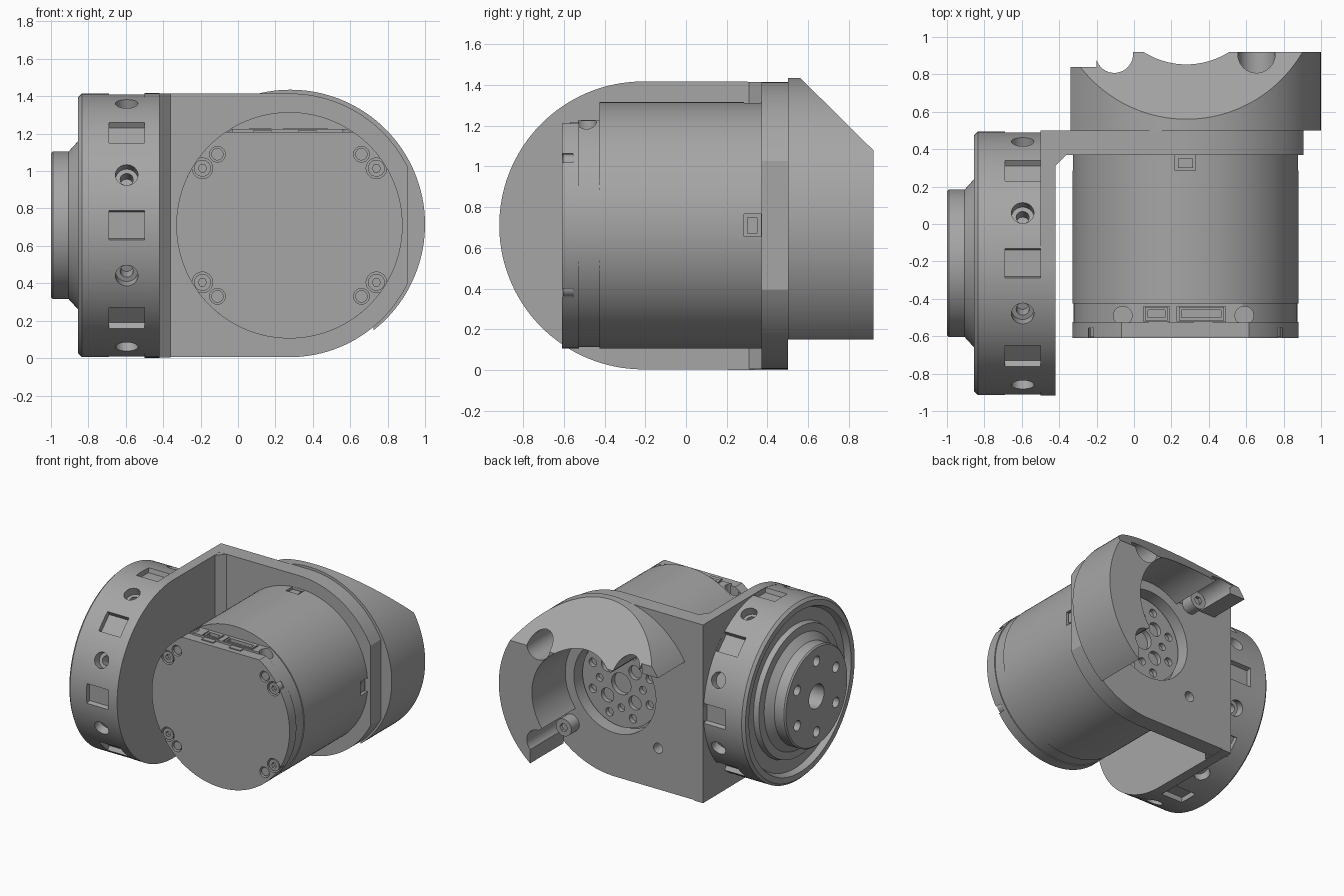
import bpy, bmesh, math
from mathutils import Matrix, Vector

if "Cube" in bpy.data.objects:
    bpy.data.objects.remove(bpy.data.objects["Cube"])

grey = bpy.data.materials.new("machined_grey")
grey.use_nodes = True
COLOUR = (0.38, 0.38, 0.38, 1)
grey.diffuse_color = COLOUR
grey.node_tree.nodes["Principled BSDF"].inputs["Base Color"].default_value = COLOUR

CX, CZ = 0.275, 0.71      # motor axis, along y
HY, HZ = -0.21, 0.71      # hub axis, along x
PLACE = {"x": lambda u, v, t: (t, u, v),
         "y": lambda u, v, t: (u, t, v),
         "z": lambda u, v, t: (u, v, t)}


def finish(bm, name):
    bmesh.ops.recalc_face_normals(bm, faces=bm.faces)
    me = bpy.data.meshes.new(name)
    bm.to_mesh(me)
    bm.free()
    me.materials.append(grey)
    ob = bpy.data.objects.new(name, me)
    bpy.context.collection.objects.link(ob)
    return ob


def prism(name, pts, axis, a, b):
    """Extrude a closed profile along an axis from a to b."""
    bm = bmesh.new()
    low, high = [[bm.verts.new(PLACE[axis](u, v, t)) for u, v in pts] for t in (a, b)]
    bm.faces.new(low)
    bm.faces.new(high)
    n = len(pts)
    for i in range(n):
        j = (i + 1) % n
        bm.faces.new((low[i], low[j], high[j], high[i]))
    return finish(bm, name)


def arc(u, v, r, start=0, end=360, n=96):
    full = end - start == 360
    steps = n if full else n - 1
    angles = [math.radians(start + (end - start) * i / steps) for i in range(n)]
    return [(u + r * math.cos(a), v + r * math.sin(a)) for a in angles]


def cyl(name, u, v, r, axis, a, b, n=96):
    return prism(name, arc(u, v, r, n=n), axis, a, b)


def box(name, x0, x1, y0, y1, z0, z1):
    return prism(name, [(x0, y0), (x1, y0), (x1, y1), (x0, y1)], "z", z0, z1)


def cut(ob, *cutters, op="DIFFERENCE"):
    for c in cutters:
        c.hide_render = True
        m = ob.modifiers.new("cut", "BOOLEAN")
        m.operation, m.solver, m.object = op, "EXACT", c
        bpy.context.view_layer.objects.active = ob
        bpy.ops.object.modifier_apply(modifier=m.name)
        bpy.data.objects.remove(c)


def socket_screw(name, u, v, r, a, b, open_end):
    """Cap screw along y with a hex socket in its open end."""
    s = cyl(name, u, v, r, "y", a, b, 32)
    cut(s, cyl("socket", u, v, r * 0.5, "y", open_end - 0.025, open_end + 0.025, 6))
    return s


# Angle bracket: rear plate, side plate and the inside corner chamfer
half = math.degrees(math.acos((0.905 - CX) / 0.705))
rear = [(-0.5, 0.005)] + arc(CX, CZ, 0.705, -90, -half, 24) \
    + arc(CX, CZ, 0.705, half, 90, 24) + [(-0.5, 1.415)]
bracket = prism("bracket", rear, "y", 0.37, 0.5)
side = [(0.5, 0.0)] + [(0.5, 1.415)] + arc(HY, HZ, 0.707, 90, 270, 64)
cut(bracket, prism("side_plate", side, "x", -0.5, -0.42),
    prism("corner", [(-0.43, 0.31), (-0.42, 0.31), (-0.36, 0.37), (-0.36, 0.38), (-0.43, 0.38)],
          "z", 0.004, 1.414), op="UNION")
cut(bracket, cyl("bore", CX, CZ, 0.36, "y", 0.3, 0.6))
BOLTS = [(CX + sx * 0.38, CZ + sz * 0.38) for sx in (-1, 1) for sz in (-1, 1)]
cut(bracket, cyl("hole", *BOLTS[0], 0.04, "y", 0.4, 0.6, 32))

# Hub: turned profile with groove, cone and flange
profile = [(-0.5, 0), (-0.5, 0.705), (-0.835, 0.705), (-0.855, 0.685), (-0.855, 0.64),
           (-0.81, 0.62), (-0.81, 0.52), (-0.85, 0.51), (-0.855, 0.45), (-0.905, 0.395),
           (-0.99, 0.395), (-1, 0.385), (-1, 0)]
bm = bmesh.new()
vs = [bm.verts.new((x, HY, HZ + r)) for x, r in profile]
edges = [bm.edges.new(p) for p in zip(vs, vs[1:])]
bmesh.ops.spin(bm, geom=vs + edges, cent=(0, HY, HZ), axis=(1, 0, 0),
               angle=math.tau, steps=128, use_duplicate=False)
bmesh.ops.remove_doubles(bm, verts=bm.verts, dist=0.0005)
hub = finish(bm, "hub")
cut(hub, cyl("bore", HY, HZ, 0.095, "x", -1.1, -0.7, 48))
for i in range(6):
    u, v = arc(HY, HZ, 0.28, 30, 390, 6)[i]
    cut(hub, cyl("hole", u, v, 0.04, "x", -1.1, -0.85, 24))

# Rim: alternating shallow slots and counterbored holes
for i in range(8):
    turn = Matrix.Translation((0, HY, HZ)) @ Matrix.Rotation(math.radians(45 * i), 4, "X")
    half_turn = turn @ Matrix.Rotation(math.radians(22.5), 4, "X")
    slot = prism("slot", [(-0.07, 0.665), (0.07, 0.665), (0.09, 0.75), (-0.09, 0.75)],
                 "x", -0.69, -0.501)
    slot.data.transform(turn)
    bore = cyl("bore", -0.595, 0, 0.06, "z", 0.64, 0.8, 32)
    drill = cyl("drill", -0.595, 0, 0.035, "z", 0.56, 0.7, 24)
    bore.data.transform(half_turn)
    drill.data.transform(half_turn)
    cut(hub, slot, bore, drill)

# Motor body with small locating notches at the rear
motor = cyl("motor_body", CX, CZ, 0.605, "y", -0.425, 0.375, 128)
for deg in (0, 90, 180):
    notch = box("notch", 0.56, 0.7, 0.285, 0.368, -0.055, 0.055)
    notch.data.transform(Matrix.Translation((CX, 0, CZ)) @ Matrix.Rotation(math.radians(-deg), 4, "Y"))
    cut(motor, notch)
    c, s = math.cos(math.radians(deg)), math.sin(math.radians(deg))
    pin = box("locating_pin", 0.55, 0.595, 0.30, 0.35, -0.04, 0.04)
    pin.data.transform(Matrix.Translation((CX, 0, CZ)) @ Matrix.Rotation(math.radians(-deg), 4, "Y"))


def flat_disc(name, r, top, a, b):
    """Disc with its top sliced flat."""
    ang = math.degrees(math.asin((top - CZ) / r))
    return prism(name, arc(CX, CZ, r, 180 - ang, 360 + ang, 112), "y", a, b)


# Motor end: spacer, cap, corner screws and holes
spacer = flat_disc("end_spacer", 0.598, 1.225, -0.53, -0.42)
cap = flat_disc("end_cap", 0.605, 1.21, -0.61, -0.525)
for sx in (-1, 1):
    for sz in (-1, 1):
        u, v = CX + sx * 0.465, CZ + sz * 0.305
        cut(cap, cyl("pocket", u, v, 0.055, "y", -0.7, -0.555, 32),
            cyl("hole", CX + sx * 0.385, CZ + sz * 0.38, 0.042, "y", -0.7, -0.56, 32))
        socket_screw("cap_screw", u, v, 0.045, -0.605, -0.55, -0.605)
        cyl("cap_insert", CX + sx * 0.385, CZ + sz * 0.38, 0.033, "y", -0.6, -0.55, 24)

# Connectors on the flat of the motor end
for x0, x1 in ((0.06, 0.18), (0.24, 0.48)):
    cut(spacer, box("recess", x0 - 0.01, x1 + 0.01, -0.52, -0.44, 1.15, 1.3))
    shell = box("connector", x0, x1, -0.515, -0.445, 1.14, 1.228)
    cut(shell, box("opening", x0 + 0.015, x1 - 0.015, -0.5, -0.46, 1.17, 1.3))
    mid = (x0 + x1) / 2
    box("connector_latch", mid - 0.04, mid + 0.06, -0.57, -0.525, 1.2, 1.218)
for x in (-0.06, 0.59):
    cut(spacer, cyl("hole", x, -0.49, 0.05, "z", 1.12, 1.3, 24))

# Output flange seen through the bracket bore
flange = cyl("output_flange", CX, CZ, 0.34, "y", 0.36, 0.42)
cut(flange, cyl("hole", CX, CZ, 0.085, "y", 0.38, 0.5, 40))
for radius, count, size, off in ((0.17, 4, 0.055, 45), (0.27, 8, 0.033, 22.5), (0.19, 4, 0.03, 0)):
    for u, v in arc(CX, CZ, radius, off, off + 360, count):
        cut(flange, cyl("hole", u, v, size, "y", 0.385, 0.5, 24))

# Rear shroud: open cylinder wall with a slanted top and screw clearances
shroud = cyl("shroud", 0.28, 0.715, 0.72, "y", 0.5, 0.92, 128)
opening = [(-1, 1.08), (0, 1.08), (0.28, 0.715), (0.69, 0.4), (0.725, 0.33), (0.725, -1), (-1, -1)]
cut(shroud, cyl("bore", 0.28, 0.715, 0.43, "y", 0.4, 1.1),
    prism("gap", opening, "y", 0.4, 1.1),
    prism("slant", [(0.54, 1.455), (1.02, 0.98), (1.02, 1.7), (0.54, 1.7)], "x", -1, 2),
    box("tip", -1, -0.2, 0.84, 1.1, 1, 1.16))
for u, v in BOLTS[1:]:
    cut(shroud, cyl("clearance", u, v, 0.1, "y", 0.505, 1.1, 40))
    socket_screw("bracket_screw", u, v, 0.068, 0.495, 0.6, 0.6)

# Smooth the turned surfaces and keep the edges crisp
for ob in [o for o in bpy.context.collection.objects if o.type == "MESH"]:
    if ob.data.materials and ob.data.materials[0] == grey:
        bpy.ops.object.select_all(action="DESELECT")
        ob.select_set(True)
        bpy.context.view_layer.objects.active = ob
        bpy.ops.object.shade_smooth_by_angle(angle=math.radians(25))
